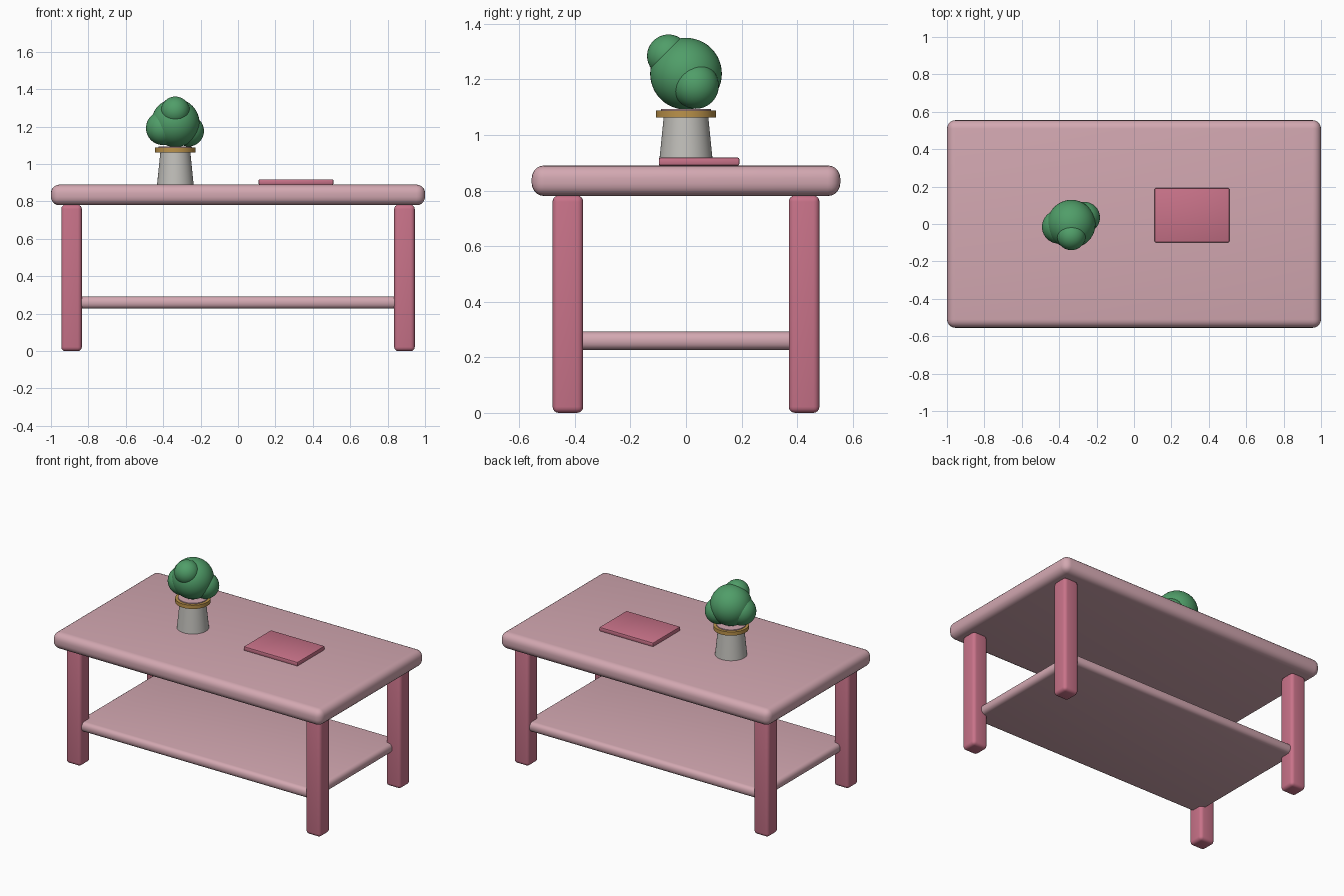
import bpy
import math

if "Cube" in bpy.data.objects:
    bpy.data.objects.remove(bpy.data.objects["Cube"], do_unlink=True)


def material(name, rgb):
    mat = bpy.data.materials.new(name)
    mat.use_nodes = True
    colour = (*rgb, 1)
    mat.diffuse_color = colour
    mat.node_tree.nodes["Principled BSDF"].inputs["Base Color"].default_value = colour
    return mat


pale_pink = material("pale pink", (0.65, 0.39, 0.44))
rose = material("rose", (0.58, 0.17, 0.25))
leaf_green = material("leaf green", (0.08, 0.34, 0.14))
stone_grey = material("stone grey", (0.53, 0.52, 0.49))
gold = material("gold", (0.50, 0.29, 0.07))


def finish(name, mat):
    obj = bpy.context.object
    obj.name = name
    obj.data.materials.append(mat)
    return obj


def rounded_box(name, lo, hi, radius, mat, segments=4):
    """Box between two corners with rounded edges."""
    centre = [(a + b) / 2 for a, b in zip(lo, hi)]
    bpy.ops.mesh.primitive_cube_add(size=1, location=centre)
    obj = finish(name, mat)
    obj.scale = [b - a for a, b in zip(lo, hi)]
    bpy.ops.object.transform_apply(location=False, rotation=False, scale=True)
    bevel = obj.modifiers.new("rounding", "BEVEL")
    bevel.width = radius
    bevel.segments = segments
    bpy.ops.object.modifier_apply(modifier=bevel.name)
    bpy.ops.object.shade_smooth_by_angle(angle=math.radians(35))


def turned(name, x, z0, z1, r0, r1, mat):
    """Upright round part, optionally tapered."""
    bpy.ops.mesh.primitive_cone_add(vertices=48, radius1=r0, radius2=r1,
                                    depth=z1 - z0, location=(x, 0, (z0 + z1) / 2))
    finish(name, mat)
    bpy.ops.object.shade_smooth_by_angle(angle=math.radians(35))


def ball(name, location, radius, mat):
    bpy.ops.mesh.primitive_uv_sphere_add(segments=40, ring_count=24,
                                         radius=radius, location=location)
    finish(name, mat)
    bpy.ops.object.shade_smooth()


# Table
rounded_box("table_top", (-1, -0.555, 0.78), (1, 0.555, 0.89), 0.045, pale_pink, 5)
rounded_box("lower_shelf", (-0.885, -0.465, 0.227), (0.885, 0.465, 0.292), 0.028, pale_pink)
for side, x in (("left", 0.89), ("right", -0.89)):
    for end, y in (("front", -0.425), ("back", 0.425)):
        rounded_box(f"{end}_{side}_leg", (x - 0.055, y - 0.055, 0),
                    (x + 0.055, y + 0.055, 0.782), 0.022, rose)

# Book lying on the table
rounded_box("book", (0.11, -0.098, 0.89), (0.51, 0.192, 0.918), 0.006, rose, 2)

# Plant pot with a gold band and a pale inner disc
PLANT_X = -0.335
turned("pot", PLANT_X, 0.888, 1.066, 0.098, 0.08, stone_grey)
turned("pot_band", PLANT_X, 1.063, 1.088, 0.108, 0.108, gold)
turned("pot_filling", PLANT_X, 1.07, 1.094, 0.09, 0.09, pale_pink)

# Foliage
ball("main_foliage", (PLANT_X, 0, 1.22), 0.129, leaf_green)
ball("upper_foliage", (PLANT_X, -0.063, 1.284), 0.077, leaf_green)
ball("left_foliage", (-0.265, 0.035, 1.177), 0.083, leaf_green)
ball("right_foliage", (-0.402, -0.015, 1.192), 0.09, leaf_green)
